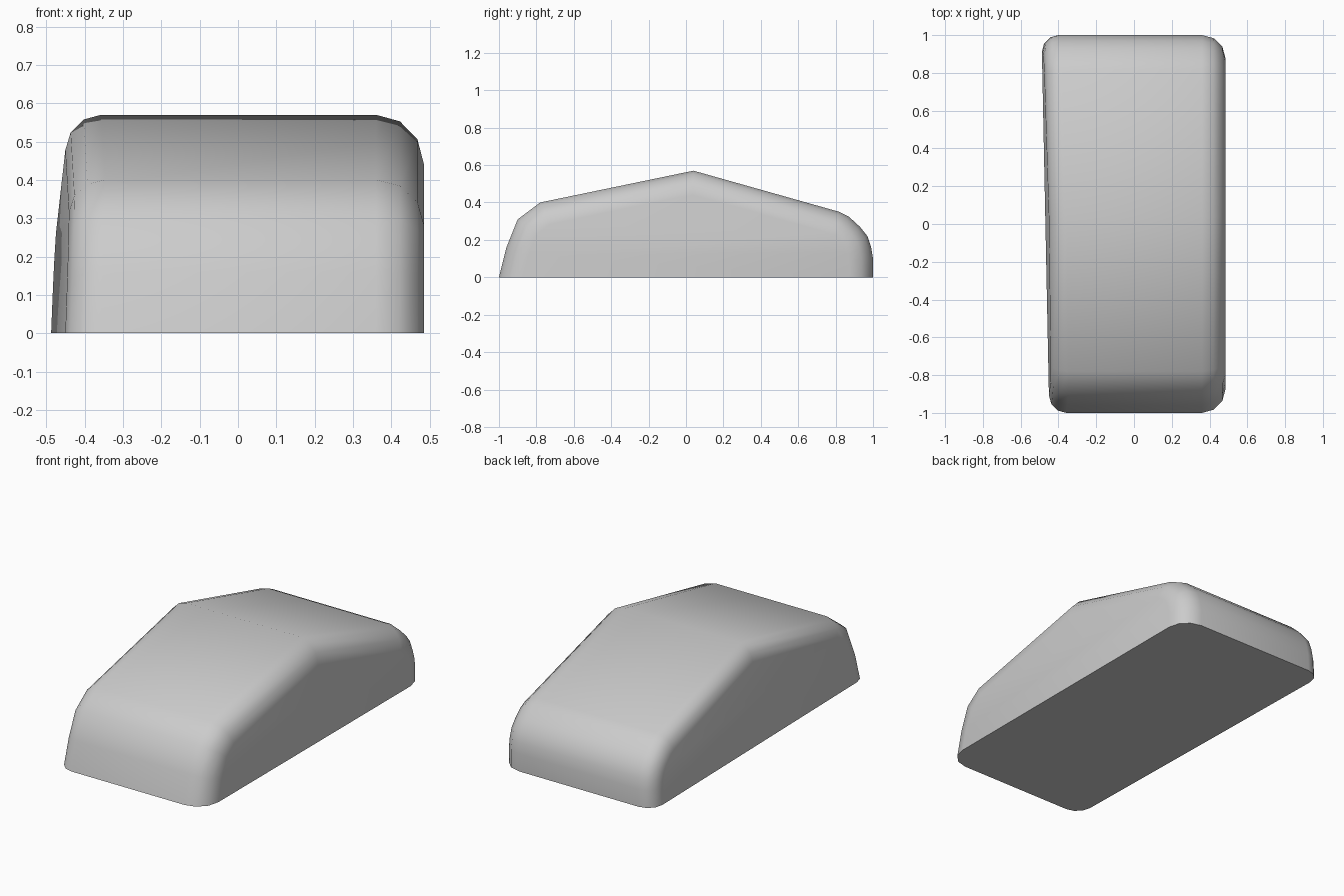
import bpy
import bmesh
import math

default = bpy.data.objects.get("Cube")
if default:
    bpy.data.objects.remove(default, do_unlink=True)

# Side silhouette (y, z), front to back
PROFILE = [(-1, 0), (-.96, .16), (-.9, .31), (-.78, .4), (.04, .57), (.82, .35),
           (.87, .325), (.93, .27), (.97, .22), (.99, .16), (1, .1), (1, 0)]
RIGHT_RADIUS, LEFT_RADIUS = .09, .125
STEPS = 4


def edge_normal(a, b):
    """Unit normal pointing into the body, for an edge running front to back."""
    dy, dz = b[0] - a[0], b[1] - a[1]
    length = math.hypot(dy, dz)
    return dz / length, -dy / length


def inset_profile(d):
    """Silhouette moved inward by d, with both ends kept on the ground."""
    normals = [edge_normal(a, b) for a, b in zip(PROFILE, PROFILE[1:])]
    points = [(PROFILE[0][0] + d / normals[0][0], 0)]
    for (y, z), n, m in zip(PROFILE[1:-1], normals, normals[1:]):
        k = d / (1 + n[0] * m[0] + n[1] * m[1])
        points.append((y + k * (n[0] + m[0]), z + k * (n[1] + m[1])))
    points.append((PROFILE[-1][0] + d / normals[-1][0], 0))
    return points


def right_wall(y, z):
    """The right wall leans inward and widens slightly toward the back."""
    return -.469 - .0204 * y + .04 * z


def left_wall(y, z):
    return .485


# Layers across the width, rounded over at both walls
bm = bmesh.new()
angles = [math.pi / 2 * i / (STEPS - 1) for i in range(STEPS)]
layers = []
for wall, sign, radius, order in ((right_wall, 1, RIGHT_RADIUS, angles),
                                  (left_wall, -1, LEFT_RADIUS, angles[::-1])):
    for a in order:
        inward = sign * radius * (1 - math.cos(a))
        points = inset_profile(radius * (1 - math.sin(a)))
        layers.append([bm.verts.new((wall(y, z) + inward, y, z)) for y, z in points])

# Skin, side walls and floor
for one, two in zip(layers, layers[1:]):
    for i in range(len(PROFILE) - 1):
        bm.faces.new((one[i], one[i + 1], two[i + 1], two[i]))
bm.faces.new(layers[0])
bm.faces.new(layers[-1])
bm.faces.new([layer[0] for layer in layers] + [layer[-1] for layer in layers[::-1]])
bmesh.ops.recalc_face_normals(bm, faces=bm.faces)

mesh = bpy.data.meshes.new("body_shell")
bm.to_mesh(mesh)
bm.free()
body = bpy.data.objects.new("body_shell", mesh)
bpy.context.collection.objects.link(body)

# Plain grey finish
grey = bpy.data.materials.new("plain_grey")
grey.use_nodes = True
colour = (.6, .6, .6, 1)
grey.diffuse_color = colour
for node in grey.node_tree.nodes:
    if node.type == 'BSDF_PRINCIPLED':
        node.inputs["Base Color"].default_value = colour
mesh.materials.append(grey)

# Smooth rounded edges, sharp floor edge
bpy.ops.object.select_all(action='DESELECT')
body.select_set(True)
bpy.context.view_layer.objects.active = body
bpy.ops.object.shade_smooth_by_angle(angle=math.radians(40))
